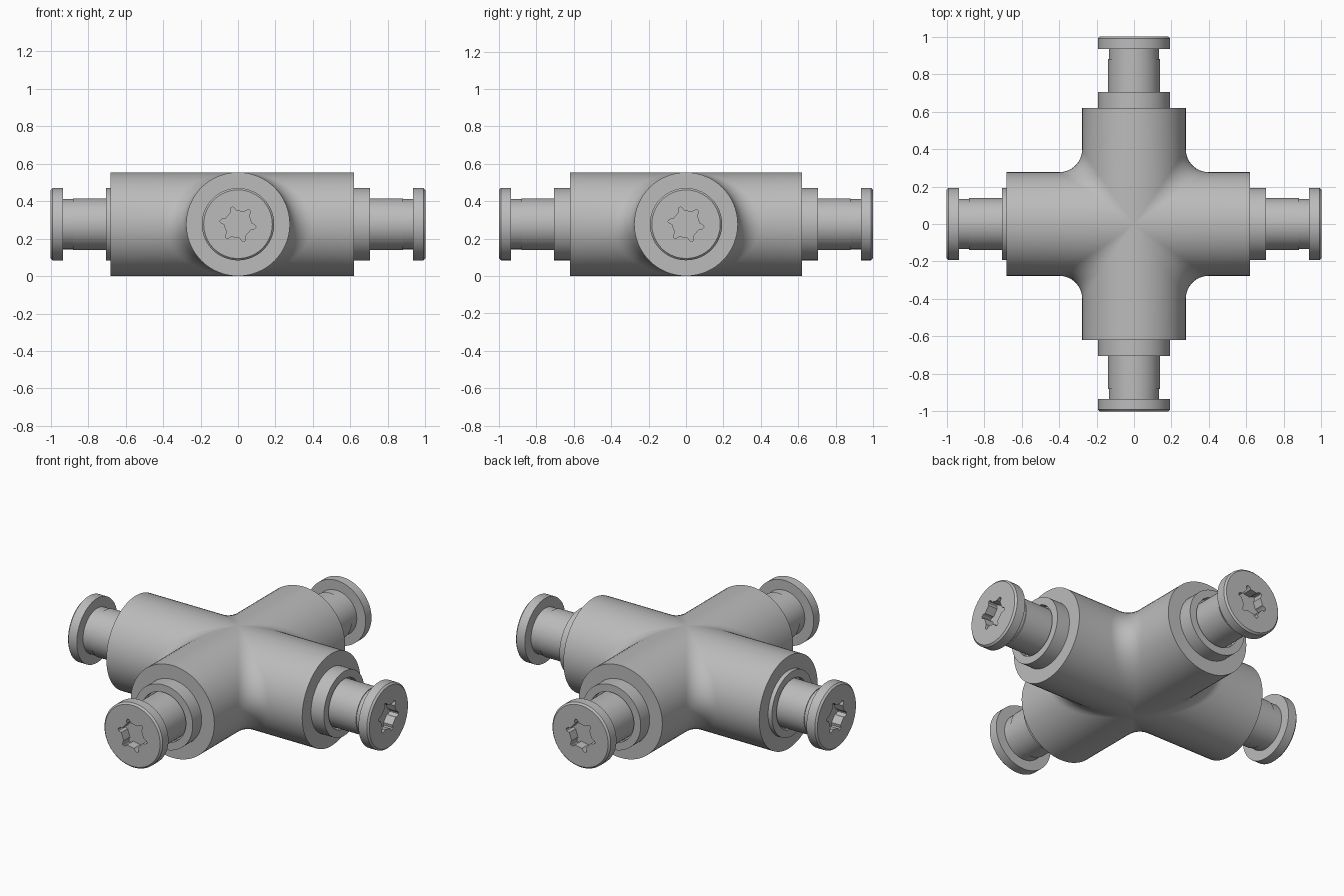
import bpy, bmesh
from math import sin, cos, pi, radians
from mathutils import Vector, Matrix

if "Cube" in bpy.data.objects:
    bpy.data.objects.remove(bpy.data.objects["Cube"])

RADIUS = 0.277          # body tube radius, also the axis height
FILLET = 0.12           # blend radius between neighbouring tubes
SEGMENTS = 96

grey = bpy.data.materials.new("grey metal")
grey.use_nodes = True
colour = (0.5, 0.5, 0.5, 1)
grey.diffuse_color = colour
grey.node_tree.nodes["Principled BSDF"].inputs["Base Color"].default_value = colour


def finish(bm, name):
    """Clean the mesh, turn it into an object and shade it."""
    bmesh.ops.remove_doubles(bm, verts=bm.verts, dist=0.0001)
    bmesh.ops.dissolve_degenerate(bm, edges=bm.edges, dist=0.0001)
    bmesh.ops.recalc_face_normals(bm, faces=bm.faces)
    mesh = bpy.data.meshes.new(name)
    bm.to_mesh(mesh)
    bm.free()
    mesh.materials.append(grey)
    obj = bpy.data.objects.new(name, mesh)
    bpy.context.collection.objects.link(obj)
    bpy.ops.object.select_all(action="DESELECT")
    obj.select_set(True)
    bpy.context.view_layer.objects.active = obj
    bpy.ops.object.shade_smooth_by_angle(angle=radians(30))
    return obj


def skin(bm, rows, closed=False):
    """Join rows of points with quads."""
    grid = [[bm.verts.new(p) for p in row] for row in rows]
    n = len(rows[0])
    for a, b in zip(grid, grid[1:]):
        for i in range(n if closed else n - 1):
            j = (i + 1) % n
            bm.faces.new((a[i], a[j], b[j], b[i]))
    return grid


# Cross body: each quadrant is two half tubes joined by a rolling-ball fillet
def quadrant_row(t, end_x, end_y):
    w, ball, z = RADIUS * cos(t), (RADIUS + FILLET) * cos(t), RADIUS * sin(t)
    centre = Vector((ball, ball, (RADIUS + FILLET) * sin(t)))
    start = Vector((0, -cos(t), -sin(t)))
    stop = Vector((-cos(t), 0, -sin(t)))
    arc = [centre + FILLET * start.lerp(stop, k / 8).normalized() for k in range(9)]
    return [Vector((end_x, w, z)), *arc, Vector((w, end_y, z))]


bm = bmesh.new()
for sx in (1, -1):
    for sy in (1, -1):
        end_x = 0.62 if sx > 0 else 0.68
        rows = [quadrant_row(pi * (k / 32 - 0.5), end_x, 0.62) for k in range(33)]
        skin(bm, [[(p.x * sx, p.y * sy, p.z + RADIUS) for p in row] for row in rows])
bmesh.ops.remove_doubles(bm, verts=bm.verts, dist=0.0001)
bmesh.ops.holes_fill(bm, edges=[e for e in bm.edges if e.is_boundary], sides=0)
finish(bm, "cross_body")


# Star shaped drive recess: a hexagon with a small round lobe on each corner
def star(a):
    step = pi / 3
    phi = (a - radians(50)) % step
    phi = min(phi, step - phi)
    hexagon = 0.07 / cos(pi / 6 - phi)
    lobe = 0.083 + 0.014 * cos(phi / radians(10) * pi / 2) if phi < radians(10) else 0
    return max(hexagon, lobe)


def lathe(name, profile, turn):
    """Spin (distance, radius) pairs about an arm; a radius may be a function."""
    bm = bmesh.new()
    angles = [2 * pi * i / SEGMENTS for i in range(SEGMENTS)]
    rows = []
    for d, r in profile:
        radii = [r(a) if callable(r) else r for a in angles]
        rows.append([(d, q * cos(a), q * sin(a)) for q, a in zip(radii, angles)])
    grid = skin(bm, rows, closed=True)
    for ring in (grid[0], grid[-1]):
        bm.faces.new(ring)
    bm.transform(Matrix.Translation((0, 0, RADIUS)) @ Matrix.Rotation(turn, 4, "Z"))
    finish(bm, name)


collar = [(0.55, 0.193), (0.705, 0.193), (0.705, 0.148), (0.67, 0.148)]
pin = [(0.6, 0.138), (0.88, 0.138), (0.88, 0.134), (0.935, 0.134),
       (0.935, 0.193), (0.99, 0.193), (1.0, 0.183), (1.0, star), (0.94, star)]

# Collar and headed pin on every arm
for k, side in enumerate(("left", "back", "right", "front")):
    lathe(side + "_collar", collar, k * pi / 2)
    lathe(side + "_pin", pin, k * pi / 2)
